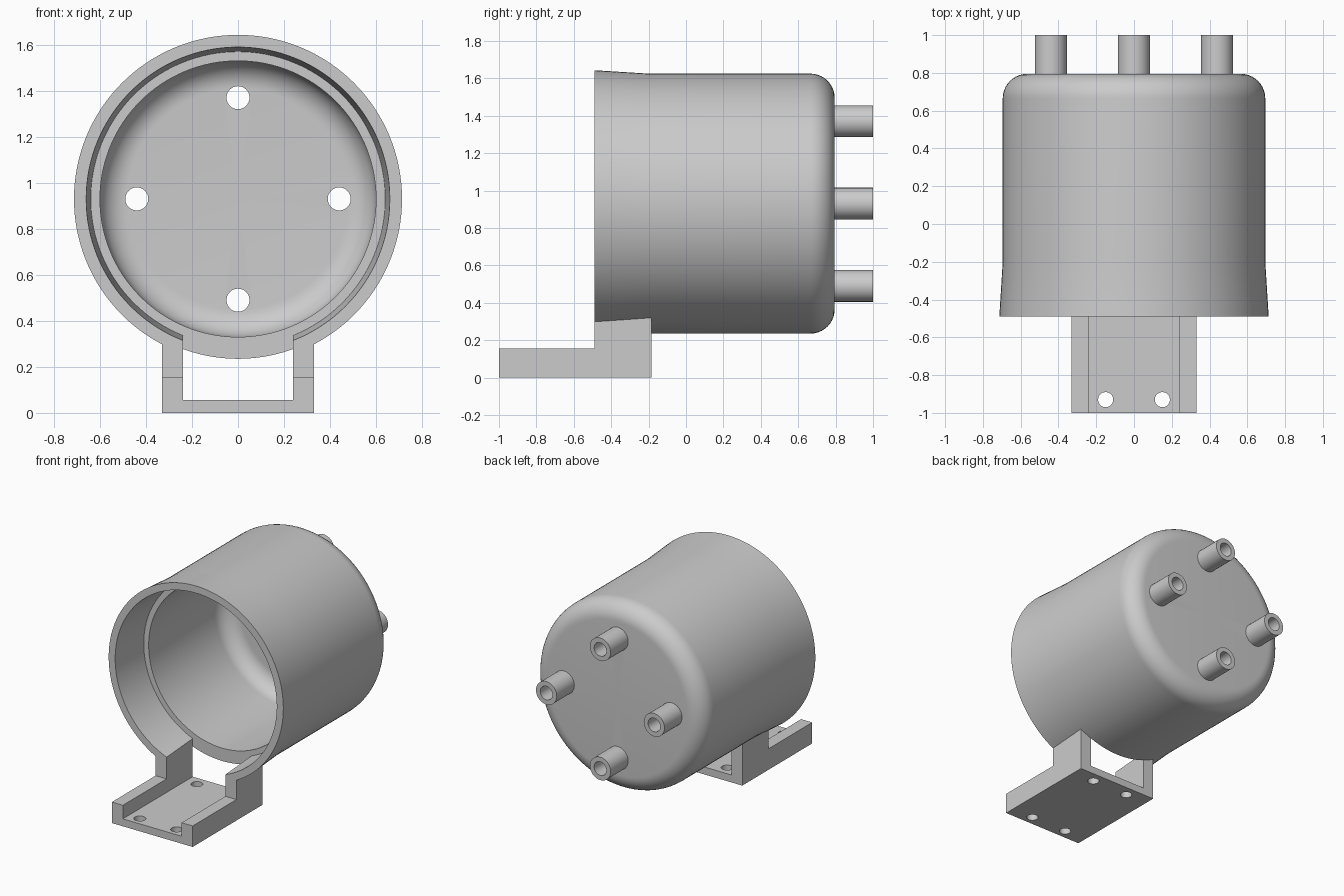
import bpy, bmesh, math
from mathutils import Matrix, Vector

cube = bpy.data.objects.get("Cube")
if cube:
    bpy.data.objects.remove(cube, do_unlink=True)

AXIS_Z = 0.93      # height of the housing axis
STEP_Y = -0.185    # depth of the mouth ledge and rear of the bracket

grey = bpy.data.materials.new("plain grey")
grey.use_nodes = True
grey.diffuse_color = (0.6, 0.6, 0.6, 1)
grey.node_tree.nodes["Principled BSDF"].inputs["Base Color"].default_value = (0.6, 0.6, 0.6, 1)


def finish(name, bm):
    bmesh.ops.remove_doubles(bm, verts=bm.verts, dist=1e-5)
    bmesh.ops.recalc_face_normals(bm, faces=bm.faces)
    mesh = bpy.data.meshes.new(name)
    bm.to_mesh(mesh)
    bm.free()
    obj = bpy.data.objects.new(name, mesh)
    mesh.materials.append(grey)
    bpy.context.collection.objects.link(obj)
    return obj


def lathe(name, profile, x=0, z=AXIS_Z, closed=False, steps=128):
    """Turn (radius, y) points around an axis parallel to y."""
    bm = bmesh.new()
    vs = [bm.verts.new((r, y, 0)) for r, y in profile]
    pairs = list(zip(vs, vs[1:])) + ([(vs[-1], vs[0])] if closed else [])
    edges = [bm.edges.new(p) for p in pairs]
    bmesh.ops.spin(bm, geom=vs + edges, cent=(0, 0, 0), axis=(0, 1, 0),
                   angle=2 * math.pi, steps=steps, use_duplicate=False)
    bmesh.ops.translate(bm, verts=bm.verts, vec=(x, 0, z))
    return finish(name, bm)


def extrude(name, outline, x0, x1):
    """Extrude a (y, z) outline from x0 to x1."""
    bm = bmesh.new()
    face = bm.faces.new([bm.verts.new((x0, y, z)) for y, z in outline])
    new = bmesh.ops.extrude_face_region(bm, geom=[face])["geom"]
    bmesh.ops.translate(bm, verts=[g for g in new if isinstance(g, bmesh.types.BMVert)],
                        vec=(x1 - x0, 0, 0))
    return finish(name, bm)


def box(name, x0, x1, y0, y1, z0, z1):
    return extrude(name, [(y0, z0), (y1, z0), (y1, z1), (y0, z1)], x0, x1)


def rod(name, radius, length, centre, along_y, segments=32):
    bm = bmesh.new()
    turn = Matrix.Rotation(math.pi / 2, 4, "X") if along_y else Matrix.Identity(4)
    bmesh.ops.create_cone(bm, cap_ends=True, segments=segments, radius1=radius, radius2=radius,
                          depth=length, matrix=Matrix.Translation(Vector(centre)) @ turn)
    return finish(name, bm)


def activate(obj):
    bpy.ops.object.select_all(action="DESELECT")
    obj.select_set(True)
    bpy.context.view_layer.objects.active = obj


def boolean(obj, other, operation="DIFFERENCE"):
    mod = obj.modifiers.new("cut", "BOOLEAN")
    mod.operation, mod.solver, mod.object = operation, "EXACT", other
    activate(obj)
    bpy.ops.object.modifier_apply(modifier=mod.name)
    bpy.data.objects.remove(other, do_unlink=True)


def smooth(obj):
    activate(obj)
    bpy.ops.object.shade_smooth_by_angle(angle=math.radians(30))


def corner(r, y, radius, n=10):
    """Rounded rear corner, from the end face out to the side wall."""
    return [(r - radius + radius * math.sin(a), y - radius + radius * math.cos(a))
            for a in (math.pi / 2 * i / n for i in range(n + 1))]


# Cup-shaped housing with flared mouth, inner ledge and rounded closed end
outer = [(0, 0.795)] + corner(0.695, 0.795, 0.13) + [(0.695, -0.2), (0.713, -0.49)]
inner = [(0.66, -0.49), (0.64, STEP_Y), (0.6, STEP_Y)] + corner(0.6, 0.7, 0.12)[::-1] + [(0, 0.7)]
housing = lathe("housing", outer + inner)

# Slot in the underside of the mouth
boolean(housing, box("slot_cutter", -0.24, 0.24, -0.6, STEP_Y, 0.1, 0.6))

# Four rear tubes, open through the end wall
for label, dx, dz in (("left", 1, 0), ("right", -1, 0), ("top", 0, 1), ("bottom", 0, -1)):
    x, z = 0.44 * dx, AXIS_Z + 0.44 * dz
    boolean(housing, rod("tube_cutter", 0.05, 0.3, (x, 0.75, z), True))
    tube = lathe(label + "_tube", [(0.05, 0.79), (0.085, 0.79), (0.085, 1), (0.05, 1)],
                 x, z, closed=True, steps=32)
    smooth(tube)
smooth(housing)

# Channel-shaped mounting bracket: block, hollowed, with stepped side walls
side = [(-1, 0), (STEP_Y, 0), (STEP_Y, 0.42), (-0.49, 0.42), (-0.49, 0.155), (-1, 0.155)]
bracket = extrude("mounting_bracket", side, -0.33, 0.33)
boolean(bracket, box("channel_cutter", -0.24, 0.24, -1.1, 0, 0.055, 0.6))
boolean(bracket, rod("cradle_cutter", 0.67, 2, (0, 0, AXIS_Z), True, 128))

# Bolt holes in the bracket floor
for x in (-0.15, 0.15):
    for y in (-0.93, -0.265):
        boolean(bracket, rod("bolt_cutter", 0.04, 0.3, (x, y, 0), False))
smooth(bracket)
